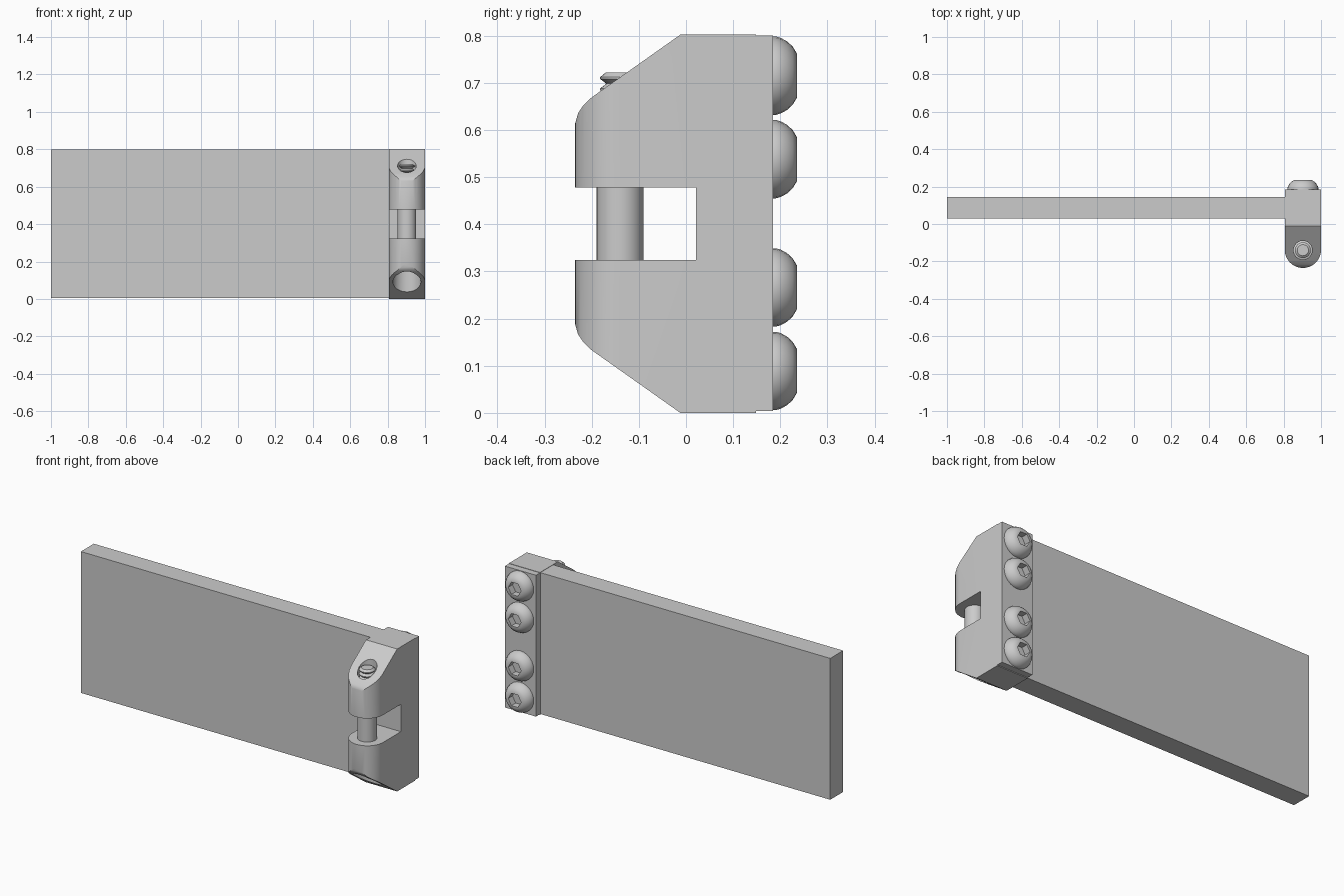
import bpy, bmesh, math
from mathutils import Matrix, Vector

cube = bpy.data.objects.get("Cube")
if cube:
    bpy.data.objects.remove(cube, do_unlink=True)

GREY = (0.6, 0.6, 0.6, 1)
metal = bpy.data.materials.new("plain grey")
metal.use_nodes = True
metal.diffuse_color = GREY
metal.node_tree.nodes["Principled BSDF"].inputs["Base Color"].default_value = GREY

BX, PY = 0.903, -0.14        # centre line of the block and its pin
HALF = 0.097                 # half the block width


def finish(name, bm):
    bmesh.ops.recalc_face_normals(bm, faces=bm.faces)
    mesh = bpy.data.meshes.new(name)
    bm.to_mesh(mesh)
    bm.free()
    mesh.materials.append(metal)
    obj = bpy.data.objects.new(name, mesh)
    bpy.context.collection.objects.link(obj)
    return obj


def prism(name, points, offset):
    """Extrude a closed outline of 3D points."""
    bm = bmesh.new()
    face = bm.faces.new([bm.verts.new(p) for p in points])
    out = bmesh.ops.extrude_face_region(bm, geom=[face])
    moved = [v for v in out["geom"] if isinstance(v, bmesh.types.BMVert)]
    bmesh.ops.translate(bm, verts=moved, vec=Vector(offset))
    return finish(name, bm)


def box(name, low, high):
    (x0, y0, z0), (x1, y1, z1) = low, high
    base = [(x0, y0, z0), (x1, y0, z0), (x1, y1, z0), (x0, y1, z0)]
    return prism(name, base, (0, 0, z1 - z0))


def lathe(name, profile, matrix, sides=24):
    """Revolve (radius, height) pairs about z, cap both ends, then place."""
    bm = bmesh.new()
    rings = []
    for r, h in profile:
        rings.append([bm.verts.new((r * math.cos(math.tau * i / sides),
                                    r * math.sin(math.tau * i / sides), h))
                      for i in range(sides)])
    for a, b in zip(rings, rings[1:]):
        for i in range(sides):
            j = (i + 1) % sides
            bm.faces.new((a[i], a[j], b[j], b[i]))
    bm.faces.new(rings[0])
    bm.faces.new(rings[-1])
    bm.transform(matrix)
    return finish(name, bm)


def select(obj):
    bpy.ops.object.select_all(action='DESELECT')
    obj.select_set(True)
    bpy.context.view_layer.objects.active = obj


def combine(obj, cutter, operation='DIFFERENCE'):
    mod = obj.modifiers.new("cut", 'BOOLEAN')
    mod.operation, mod.object, mod.solver = operation, cutter, 'EXACT'
    select(obj)
    bpy.ops.object.modifier_apply(modifier=mod.name)
    bpy.data.objects.remove(cutter, do_unlink=True)


def smooth(obj):
    select(obj)
    bpy.ops.object.shade_smooth_by_angle(angle=math.radians(32))


# Flat panel
box("panel", (-1, 0.03, 0.004), (0.806, 0.145, 0.8))

# Hinge block: side profile with a slot, mirrored about mid height
corner = [(0.148, 0), (-0.012, 0), (-0.2, 0.133), (-0.218, 0.15),
          (-0.229, 0.167), (-0.235, 0.188), (-0.235, 0.324), (0.021, 0.324)]
side = corner + [(y, 0.802 - z) for y, z in reversed(corner)]
block = prism("hinge_block", [(BX - HALF, y, z) for y, z in side],
              (2 * HALF, 0, 0))

# Round the front of the block
arc = [(BX + HALF * math.cos(a), PY + 0.002 + HALF * math.sin(a), -0.1)
       for a in (math.pi + math.pi * i / 20 for i in range(21))]
column = prism("column", arc + [(BX + HALF, 0.3, -0.1), (BX - HALF, 0.3, -0.1)],
               (0, 0, 1))
combine(block, column, 'INTERSECT')

# Stepped bore for the pin: wide at the bottom, narrow at the top
pin_axis = Matrix.Translation((BX, PY, 0))
combine(block, lathe("wide_bore", [(0.075, -0.1), (0.075, 0.24)], pin_axis))
combine(block, lathe("narrow_bore", [(0.05, 0.58), (0.05, 0.9)], pin_axis))
smooth(block)

# Back plate behind the block
box("back_plate", (BX - HALF, 0.148, 0.004), (BX + HALF, 0.184, 0.8))

# Pin with a recessed head and a threaded tip
thread = []
for i in range(5):
    z = 0.602 + 0.024 * i
    thread += [(0.029, z), (0.042, z + 0.01), (0.042, z + 0.014)]
pin = lathe("pin", [(0.07, 0.16), (0.07, 0.24), (0.05, 0.24), (0.05, 0.595)]
            + thread + [(0.03, 0.722)], pin_axis)
combine(pin, lathe("pin_socket", [(0.04, 0.1), (0.04, 0.2)], pin_axis, 6))
smooth(pin)

# Domed screws with hex sockets on the back
dome = [(0.083, 0), (0.083, 0.008), (0.08, 0.018), (0.073, 0.031),
        (0.062, 0.043), (0.047, 0.052)]
for n, z in enumerate((0.089, 0.266, 0.538, 0.715), 1):
    place = (Matrix.Translation((BX, 0.183, z))
             @ Matrix.Rotation(-math.pi / 2, 4, 'X'))
    screw = lathe(f"screw_{n}", dome, place)
    combine(screw, lathe("screw_socket", [(0.04, 0.014), (0.04, 0.1)], place, 6))
    smooth(screw)
